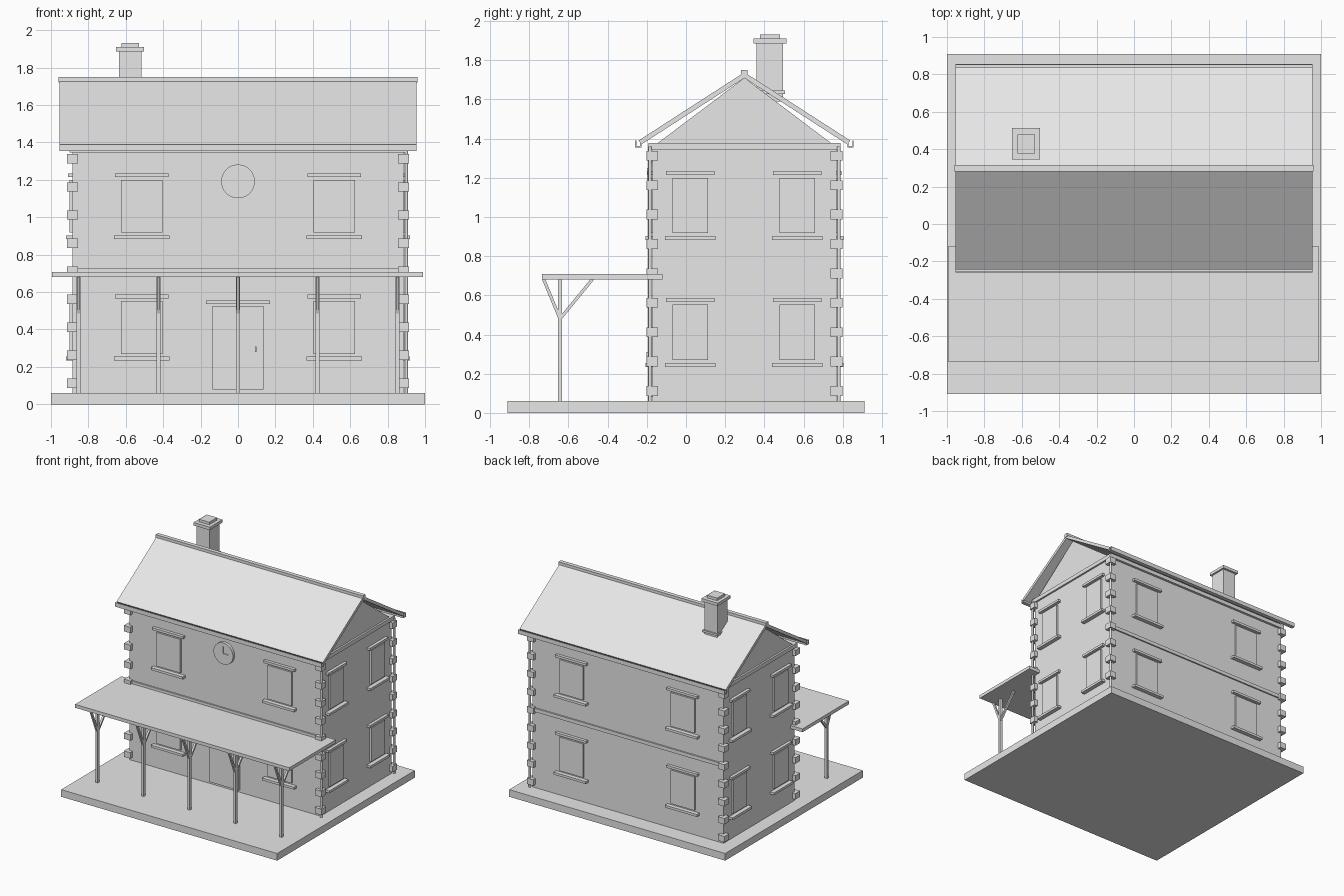
import bpy, bmesh, math
from mathutils import Vector

cube = bpy.data.objects.get("Cube")
if cube:
    bpy.data.objects.remove(cube, do_unlink=True)

# Single plain stone colour
stone = bpy.data.materials.new("light_grey_stone")
stone.use_nodes = True
GREY = (0.8, 0.8, 0.8, 1)
stone.diffuse_color = GREY
stone.node_tree.nodes["Principled BSDF"].inputs["Base Color"].default_value = GREY

YC = 0.298            # centre line of the house in y
WX, WY = 0.885, 0.47  # half sizes of the walls


def finish(name, bm):
    bmesh.ops.recalc_face_normals(bm, faces=bm.faces)
    mesh = bpy.data.meshes.new(name)
    bm.to_mesh(mesh)
    bm.free()
    mesh.materials.append(stone)
    obj = bpy.data.objects.new(name, mesh)
    bpy.context.collection.objects.link(obj)
    return obj


def box(name, x, y, z):
    bm = bmesh.new()
    bmesh.ops.create_cube(bm, size=1)
    for v in bm.verts:
        v.co = Vector(r[0] + (c + 0.5) * (r[1] - r[0]) for c, r in zip(v.co, (x, y, z)))
    return finish(name, bm)


def prism(name, profile, x0, x1):
    """Extrude a (y, z) outline along x."""
    bm = bmesh.new()
    face = bm.faces.new([bm.verts.new((x0, y, z)) for y, z in profile])
    new = bmesh.ops.extrude_face_region(bm, geom=[face])["geom"]
    bmesh.ops.translate(bm, vec=(x1 - x0, 0, 0),
                        verts=[g for g in new if isinstance(g, bmesh.types.BMVert)])
    return finish(name, bm)


def cylinder(name, centre, radius, length, sides, axis="Z"):
    bm = bmesh.new()
    bmesh.ops.create_cone(bm, cap_ends=True, segments=sides, radius1=radius,
                          radius2=radius, depth=length)
    for v in bm.verts:
        if axis == "Y":
            v.co = Vector((v.co.x, v.co.z, v.co.y))
        v.co += Vector(centre)
    obj = finish(name, bm)
    for p in obj.data.polygons:
        p.use_smooth = len(p.vertices) == 4
    return obj


def wall_box(name, side, u, half, z, depth):
    """Box standing out from one wall, centred at u along that wall."""
    span = (u - half, u + half)
    s = 1 if side in ("left", "back") else -1
    if side in ("front", "back"):
        wall = YC + s * WY
        return box(name, span, sorted((wall - s * 0.01, wall + s * depth)), z)
    return box(name, sorted((s * (WX - 0.01), s * (WX + depth))), span, z)


# Ground slab, walls and cornice
box("base_slab", (-1, 1), (-0.91, 0.91), (0, 0.06))
box("walls", (-WX, WX), (YC - WY, YC + WY), (0.06, 1.36))
box("cornice", (-0.9, 0.9), (YC - 0.49, YC + 0.49), (1.345, 1.378))
for side in ("front", "back"):
    wall_box(side + "_string_course", side, 0, WX, (0.7, 0.73), 0.012)

# Corner stones
for sx in (-1, 1):
    for sy in (-1, 1):
        for i in range(9):
            x, y, z = sx * WX, YC + sy * WY, 0.112 + i * 0.15
            box("corner_stone", (x - 0.03, x + 0.03), (y - 0.03, y + 0.03),
                (z - 0.025, z + 0.025))

# Windows with lintels and sills on all four walls
for side, places, half in (("front", (-0.515, 0.515), 0.11), ("back", (-0.515, 0.515), 0.11),
                           ("left", (0.022, 0.568), 0.09), ("right", (0.022, 0.568), 0.09)):
    for u in places:
        for floor in (0.245, 0.893):
            wall_box(side + "_window", side, u, half, (floor + 0.025, floor + 0.307), 0.015)
            wall_box(side + "_lintel", side, u, half + 0.033, (floor + 0.322, floor + 0.342), 0.025)
            wall_box(side + "_sill", side, u, half + 0.038, (floor - 0.01, floor + 0.01), 0.035)

# Front door
wall_box("front_door", "front", 0, 0.137, (0.08, 0.525), 0.015)
wall_box("door_lintel", "front", 0, 0.17, (0.535, 0.555), 0.025)
wall_box("door_handle", "front", 0.095, 0.004, (0.28, 0.31), 0.03)

# Clock on the front wall
cylinder("clock_face", (0, YC - WY - 0.008, 1.192), 0.09, 0.03, 48, "Y")
box("clock_minute_hand", (-0.003, 0.003), (-0.2, -0.194), (1.192, 1.25))
box("clock_hour_hand", (-0.003, 0.045), (-0.2, -0.194), (1.189, 1.195))

# Gabled roof with ridge cap and gutters
prism("gable", [(YC - 0.445, 1.375), (YC + 0.445, 1.375), (YC, 1.71)], -WX, WX)
for s, name in ((-1, "front"), (1, "back")):
    prism(name + "_roof", [(YC + s * a, z) for a, z in
          ((0, 1.738), (0.54, 1.39), (0.526, 1.37), (0, 1.709))], -0.955, 0.955)
    prism(name + "_gutter", [(YC + s * a, z) for a, z in
          ((0.525, 1.385), (0.525, 1.355), (0.558, 1.355), (0.558, 1.39),
           (0.551, 1.39), (0.551, 1.362), (0.532, 1.362), (0.532, 1.385))], -0.955, 0.955)
    # Drain pipe at the left corner
    cylinder("drain_pipe", (WX + 0.015, YC + s * (WY + 0.012), 0.71), 0.009, 1.3, 12)
box("ridge_cap", (-0.96, 0.96), (YC - 0.017, YC + 0.017), (1.72, 1.75))

# Chimney, as stacked square blocks
CX, CY = -0.577, 0.428
for name, hx, hy, z in (("chimney_stack", 0.06, 0.067, (1.59, 1.89)),
                        ("chimney_collar", 0.07, 0.077, (1.628, 1.645)),
                        ("chimney_cap", 0.075, 0.084, (1.885, 1.91)),
                        ("chimney_top", 0.047, 0.051, (1.91, 1.932))):
    box(name, (CX - hx, CX + hx), (CY - hy, CY + hy), z)

# Canopy on braced posts
box("canopy", (-0.995, 0.99), (-0.735, -0.12), (0.68, 0.708))
PY = -0.643
for i in range(5):
    x = (i - 2) * 0.426
    box("canopy_post", (x - 0.011, x + 0.011), (PY - 0.011, PY + 0.011), (0.06, 0.685))
    for end in (-0.728, -0.475):
        a, b = Vector((PY, 0.48)), Vector((end, 0.685))
        d = (b - a).normalized() * 0.008
        n = Vector((-d.y, d.x))
        prism("canopy_brace", [a + n, b + n, b - n, a - n], x - 0.008, x + 0.008)
